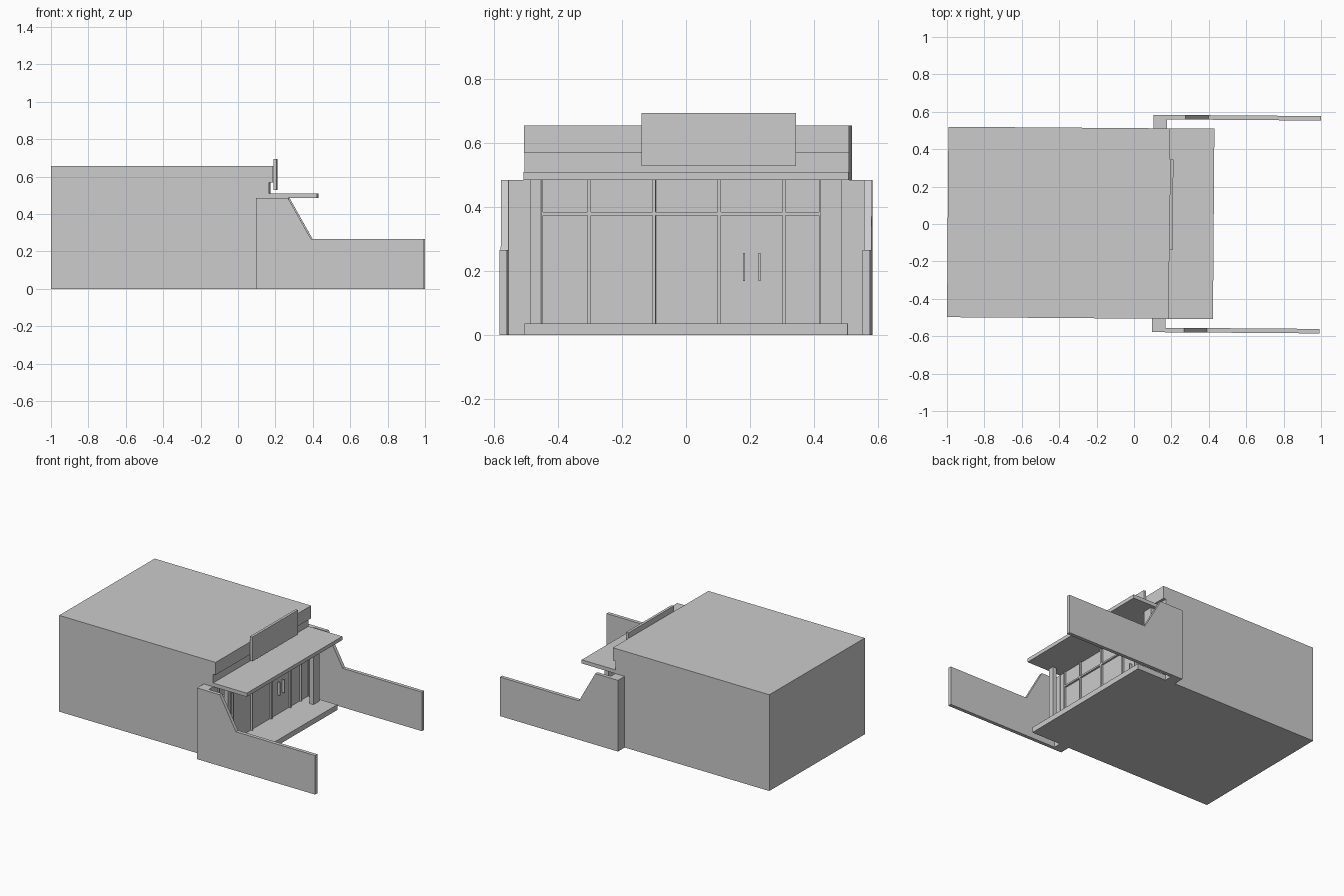
import bpy, math
from mathutils import Matrix

if "Cube" in bpy.data.objects:
    bpy.data.objects.remove(bpy.data.objects["Cube"])

# the whole model sits very slightly turned about z
TURN = Matrix.Translation((0, 0.0035, 0)) @ Matrix.Rotation(-0.0075, 4, 'Z')


def prism(name, profile, y0, y1):
    """Extrude an x-z profile (counter-clockwise seen from -y) from y0 to y1."""
    n = len(profile)
    verts = [(x, y0, z) for x, z in profile] + [(x, y1, z) for x, z in profile]
    faces = [tuple(range(n)), tuple(reversed(range(n, 2 * n)))]
    faces += [(i, i + n, (i + 1) % n + n, (i + 1) % n) for i in range(n)]
    mesh = bpy.data.meshes.new(name)
    mesh.from_pydata(verts, [], faces)
    mesh.transform(TURN)
    obj = bpy.data.objects.new(name, mesh)
    bpy.context.collection.objects.link(obj)
    return obj


def box(name, x0, x1, y0, y1, z0, z1):
    return prism(name, [(x0, z0), (x1, z0), (x1, z1), (x0, z1)], y0, y1)


# main hall with the overhanging fascia at the front
prism("building", [(-0.996, 0), (0.17, 0), (0.17, 0.57), (0.19, 0.57),
                   (0.19, 0.656), (-0.996, 0.656)], -0.509, 0.509)

# entrance: floor slab, canopy and blank sign board
box("entrance_slab", 0.165, 0.39, -0.506, 0.506, 0, 0.036)
box("canopy", 0.165, 0.426, -0.509, 0.509, 0.485, 0.51)
box("sign_board", 0.19, 0.208, -0.141, 0.343, 0.528, 0.694)

# stepped side walls with short returns joining the building
wing = [(0.10, 0), (0.995, 0), (0.995, 0.266), (0.395, 0.266),
        (0.272, 0.485), (0.10, 0.485)]
for side, label in ((1, "back"), (-1, "front")):
    a, b = sorted((side * 0.557, side * 0.581))
    prism(label + "_wing_wall", wing, a, b)
    a, b = sorted((side * 0.505, side * 0.557))
    box(label + "_wing_return", 0.10, 0.172, a, b, 0, 0.485)

# canopy posts
box("front_post", 0.24, 0.27, -0.49, -0.455, 0.036, 0.485)
box("back_post", 0.24, 0.27, 0.42, 0.485, 0.036, 0.485)

# shopfront framing
for i, y in enumerate((-0.455, -0.305, -0.102, 0.102, 0.305, 0.42)):
    box(f"mullion_{i + 1}", 0.168, 0.182, y - 0.005, y + 0.005, 0.036, 0.485)
box("transom", 0.168, 0.182, -0.455, 0.42, 0.374, 0.385)

# door handles
for i, y in enumerate((0.18, 0.228)):
    box(f"door_handle_{i + 1}", 0.168, 0.19, y - 0.003, y + 0.003, 0.168, 0.256)
